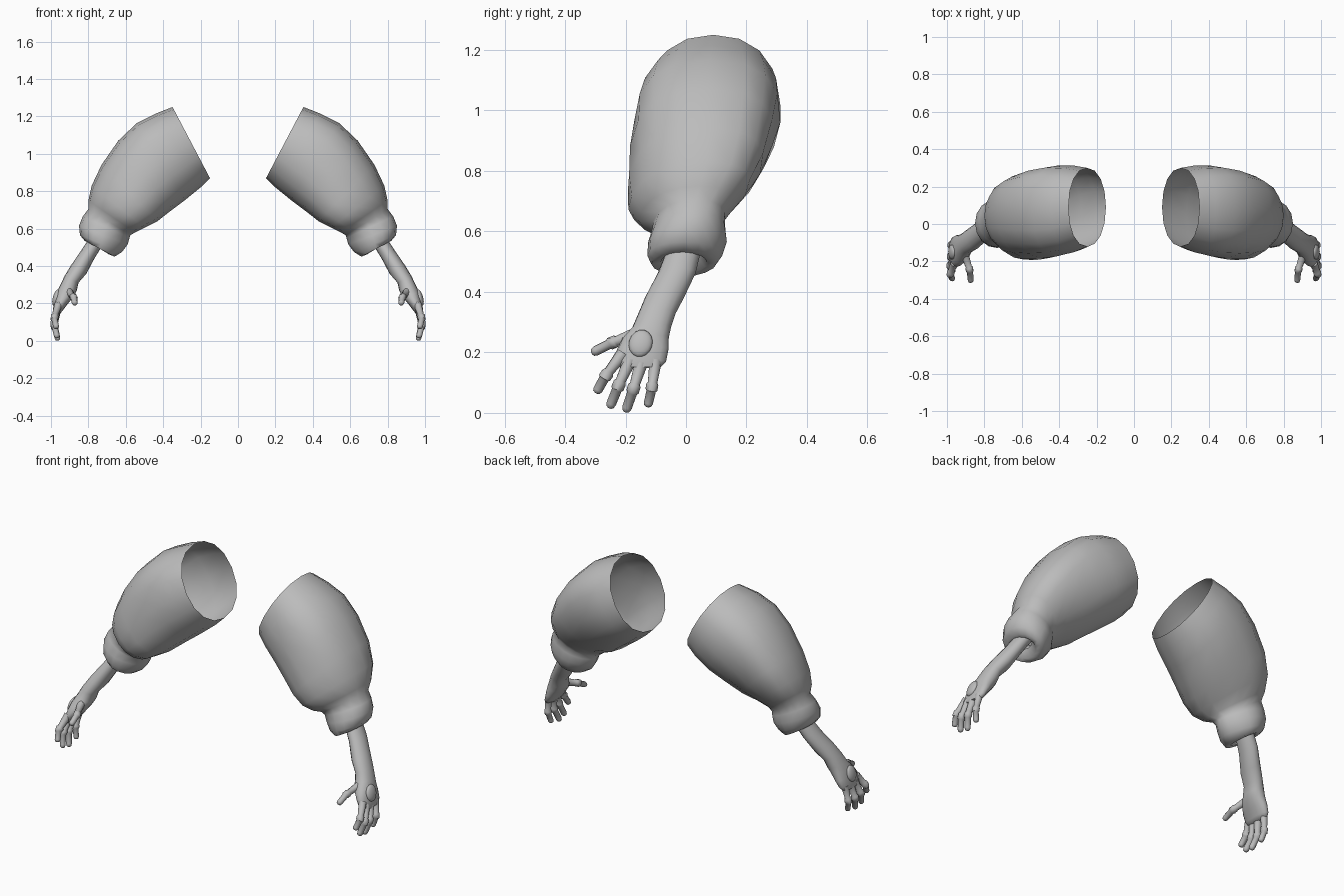
import bpy, bmesh, math
from mathutils import Vector

grey = bpy.data.materials.new("plain grey")
grey.diffuse_color = (0.5, 0.5, 0.5, 1)


def finish(name, bm, angle=60):
    """Turn a bmesh into a smooth object mirrored to the other arm."""
    bmesh.ops.recalc_face_normals(bm, faces=bm.faces)
    me = bpy.data.meshes.new(name)
    bm.to_mesh(me)
    bm.free()
    me.materials.append(grey)
    ob = bpy.data.objects.new(name, me)
    bpy.context.collection.objects.link(ob)
    bpy.ops.object.select_all(action='DESELECT')
    ob.select_set(True)
    bpy.context.view_layer.objects.active = ob
    bpy.ops.object.shade_smooth_by_angle(angle=math.radians(angle))
    ob.modifiers.new("other_arm", 'MIRROR').use_mirror_merge = False
    return ob


def power(x, p):
    return math.copysign(abs(x) ** p, x)


def oval(c, u, v, p, q, sides):
    """Oval points: squareness p on the outer half, q on the inner half."""
    for i in range(sides):
        t = 2 * math.pi * i / sides
        e = p if math.cos(t) > -0.01 else q
        yield c + u * power(math.cos(t), e) + v * power(math.sin(t), e)


def loft(name, rings, sides, caps=(False, True), angle=60):
    """Skin a list of ovals."""
    bm = bmesh.new()
    loops = [[bm.verts.new(co) for co in oval(*ring, sides)] for ring in rings]
    for a, b in zip(loops, loops[1:]):
        for i in range(sides):
            j = (i + 1) % sides
            bm.faces.new((a[i], a[j], b[j], b[i]))
    if caps[0]:
        bm.faces.new(loops[0])
    if caps[1]:
        bm.faces.new(loops[-1])
    return finish(name, bm, angle)


def spans(rows):
    """Rings from outer x, z, inner x, z, y range, squareness and y skew."""
    out = []
    for ax, az, bx, bz, y0, y1, p, q, skew in rows:
        a, b = Vector((ax, skew, az)), Vector((bx, -skew, bz))
        out.append(((a + b) / 2 + Vector((0, (y0 + y1) / 2, 0)),
                    (a - b) / 2, Vector((0, (y1 - y0) / 2, 0)), p, q))
    return out


# Puffed sleeve open at the shoulder, running into a rolled cuff
loft("sleeve_and_cuff", spans([
    (0.35, 1.25, 0.15, 0.87, -0.12, 0.30, 0.92, 0.95, 0),
    (0.44, 1.215, 0.20, 0.82, -0.15, 0.312, 0.82, 0.95, 0),
    (0.54, 1.165, 0.28, 0.755, -0.172, 0.312, 0.78, 0.95, 0.01),
    (0.64, 1.07, 0.36, 0.695, -0.185, 0.285, 0.78, 0.95, 0.03),
    (0.73, 0.94, 0.43, 0.64, -0.188, 0.245, 0.8, 0.95, 0.05),
    (0.782, 0.83, 0.50, 0.605, -0.18, 0.195, 0.83, 0.95, 0.06),
    (0.80, 0.75, 0.55, 0.58, -0.148, 0.15, 0.87, 1, 0.045),
    (0.80, 0.705, 0.575, 0.565, -0.108, 0.125, 0.9, 1.05, 0.025),
    (0.83, 0.665, 0.58, 0.55, -0.112, 0.13, 0.92, 1.15, 0.01),
    (0.85, 0.615, 0.59, 0.515, -0.125, 0.135, 0.95, 1.2, 0),
    (0.845, 0.565, 0.62, 0.475, -0.128, 0.12, 0.95, 1.2, 0),
    (0.82, 0.535, 0.66, 0.45, -0.115, 0.10, 0.95, 1.15, 0),
    (0.80, 0.53, 0.69, 0.462, -0.085, 0.07, 1, 1, 0),
    (0.79, 0.56, 0.71, 0.51, -0.065, 0.05, 1, 1, 0)]), 16, (False, False))

# Forearm, wrist and palm in one skin
loft("forearm_and_palm", spans([
    (0.775, 0.58, 0.705, 0.54, -0.055, 0.055, 1, 1, 0),
    (0.84, 0.48, 0.765, 0.445, -0.093, 0.032, 1, 1, 0),
    (0.892, 0.405, 0.81, 0.36, -0.135, -0.006, 1, 1, 0),
    (0.928, 0.345, 0.853, 0.31, -0.158, -0.035, 0.95, 0.95, 0),
    (0.952, 0.295, 0.862, 0.268, -0.178, -0.05, 0.9, 0.9, 0),
    (0.968, 0.26, 0.88, 0.235, -0.21, -0.057, 0.9, 0.9, 0),
    (0.978, 0.22, 0.908, 0.20, -0.228, -0.058, 0.9, 0.9, 0),
    (0.988, 0.175, 0.935, 0.165, -0.235, -0.066, 0.9, 0.9, 0),
    (0.988, 0.152, 0.948, 0.148, -0.218, -0.085, 0.9, 0.9, 0)]), 16)


# Fingers and thumb: a thick base, a raised knuckle collar and a round tip
def finger(name, base, knuckle, tip, r):
    base, knuckle, tip = map(Vector, (base, knuckle, tip))
    stations = [(base, 1.3), (base.lerp(knuckle, 0.8), 0.98),
                (base.lerp(knuckle, 0.86), 1.25), (knuckle.lerp(tip, 0.1), 1.25),
                (knuckle.lerp(tip, 0.17), 0.98), (knuckle.lerp(tip, 0.8), 0.95),
                (knuckle.lerp(tip, 0.95), 0.75), (tip, 0.35)]
    rings = []
    for k, (p, s) in enumerate(stations):
        d = (knuckle - base if k < 3 else tip - knuckle).normalized()
        u = d.cross(Vector((0.3, 1, 0))).normalized()
        rings.append((p, u * r * s, d.cross(u) * r * s, 1, 1))
    loft(name, rings, 10, (True, True), 50)


finger("index_finger", (0.96, -0.21, 0.195), (0.983, -0.266, 0.122), (0.97, -0.297, 0.066), 0.017)
finger("middle_finger", (0.967, -0.185, 0.175), (0.984, -0.224, 0.088), (0.966, -0.253, 0.016), 0.017)
finger("ring_finger", (0.967, -0.148, 0.165), (0.982, -0.174, 0.078), (0.962, -0.2, 0.003), 0.017)
finger("little_finger", (0.965, -0.1, 0.175), (0.98, -0.113, 0.082), (0.965, -0.127, 0.02), 0.016)
finger("thumb", (0.905, -0.165, 0.262), (0.878, -0.245, 0.232), (0.872, -0.312, 0.198), 0.017)

# Oval boss on the back of the hand
bm = bmesh.new()
bmesh.ops.create_uvsphere(bm, u_segments=16, v_segments=10, radius=1)
normal = Vector((0.95, -0.05, 0.25)).normalized()
across = normal.cross(Vector((0, -0.25, -1))).normalized()
along = normal.cross(across)
for v in bm.verts:
    v.co = (Vector((0.973, -0.15, 0.23)) + across * v.co.x * 0.039
            + along * v.co.y * 0.047 + normal * v.co.z * 0.017)
finish("hand_boss", bm)
